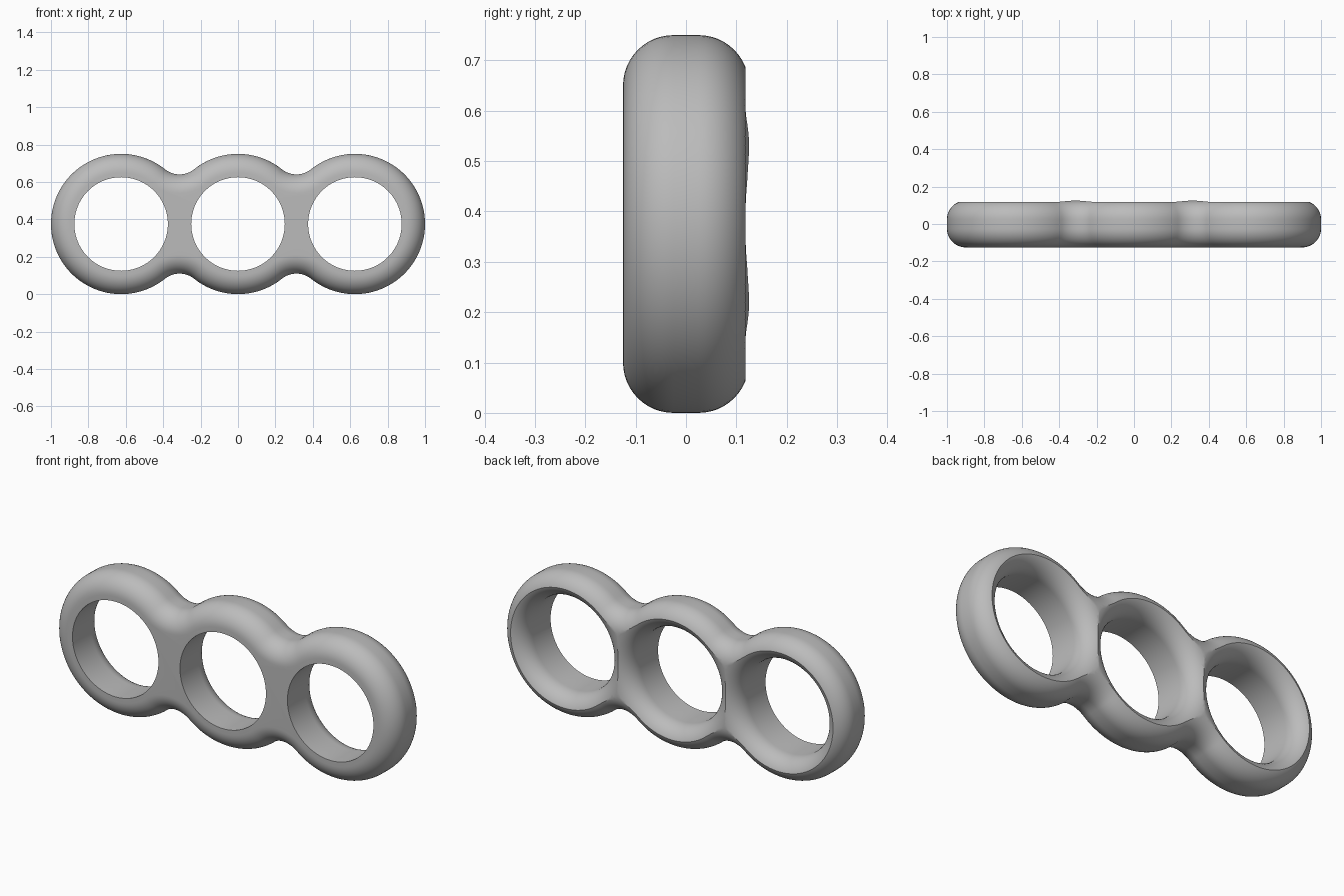
import bpy, bmesh, math
from math import pi, sin, cos

if "Cube" in bpy.data.objects:
    bpy.data.objects.remove(bpy.data.objects["Cube"], do_unlink=True)

SPACING, OUTER, HOLE = 0.625, 0.375, 0.25
HALF, ROUND, NECK = 0.125, 0.1, 0.125   # half depth, edge rounding, neck fillet
MID_Z = OUTER
STEPS = 12

grey = bpy.data.materials.new("plain grey")
grey.use_nodes = True
colour = (0.5, 0.5, 0.5, 1)
grey.diffuse_color = colour
grey.node_tree.nodes["Principled BSDF"].inputs["Base Color"].default_value = colour


def arc(cx, cz, r, a, b, n):
    """Arc points without the last one, so arcs chain together."""
    return [(cx + r * cos(a + (b - a) * i / n), cz + r * sin(a + (b - a) * i / n))
            for i in range(n)]


def outline(inset):
    """Three-lobed outline with filleted necks, moved inwards by inset."""
    neck_x = SPACING / 2
    neck_z = math.sqrt((OUTER + NECK) ** 2 - neck_x ** 2)
    a = math.atan2(neck_z, neck_x)
    r, f = OUTER - inset, NECK + inset
    half = arc(SPACING, 0, r, 0, pi - a, 36)
    half += arc(neck_x, neck_z, f, -a, a - pi, 16)
    half += arc(0, 0, r, a, pi - a, 24)
    half += arc(-neck_x, neck_z, f, -a, a - pi, 16)
    half += arc(-SPACING, 0, r, a, pi, 36)
    return half + [(-x, -z) for x, z in half]


def loft(name, loops):
    """Skin a stack of (y, outline) loops and cap both ends."""
    bm = bmesh.new()
    rings = [[bm.verts.new((x, y, z + MID_Z)) for x, z in pts] for y, pts in loops]
    for lower, upper in zip(rings, rings[1:]):
        n = len(lower)
        for i in range(n):
            j = (i + 1) % n
            bm.faces.new((lower[i], lower[j], upper[j], upper[i]))
    bm.faces.new(rings[0])
    bm.faces.new(rings[-1])
    bmesh.ops.recalc_face_normals(bm, faces=bm.faces[:])
    mesh = bpy.data.meshes.new(name)
    bm.to_mesh(mesh)
    bm.free()
    mesh.materials.append(grey)
    obj = bpy.data.objects.new(name, mesh)
    bpy.context.collection.objects.link(obj)
    return obj


# Body with rounded front and back edges
quarter = [i / STEPS * pi / 2 for i in range(STEPS + 1)]
back = [(HALF - ROUND + ROUND * sin(t), ROUND * (1 - cos(t))) for t in quarter]
front = [(-y, d) for y, d in reversed(back)]
body = loft("triple_ring_body", [(y, outline(d)) for y, d in front + back])
bpy.context.view_layer.objects.active = body
body.select_set(True)

# Finger holes: straight at the front, flared with a rounded lip at the back
flare = [(y, HOLE + d) for y, d in back[:-1]]
end = HOLE + ROUND + 0.002
profile = [(-0.2, HOLE)] + flare + [(HALF + 0.001, end), (0.2, end)]
for cx in (-SPACING, 0, SPACING):
    cutter = loft("hole_cutter", [(y, arc(cx, 0, r, 0, 2 * pi, 96)) for y, r in profile])
    cutter.hide_render = True
    cut = body.modifiers.new("hole", "BOOLEAN")
    cut.operation, cut.solver, cut.object = "DIFFERENCE", "EXACT", cutter
    bpy.ops.object.modifier_apply(modifier=cut.name)
    bpy.data.objects.remove(cutter, do_unlink=True)

bpy.ops.object.shade_smooth_by_angle(angle=math.radians(35))
